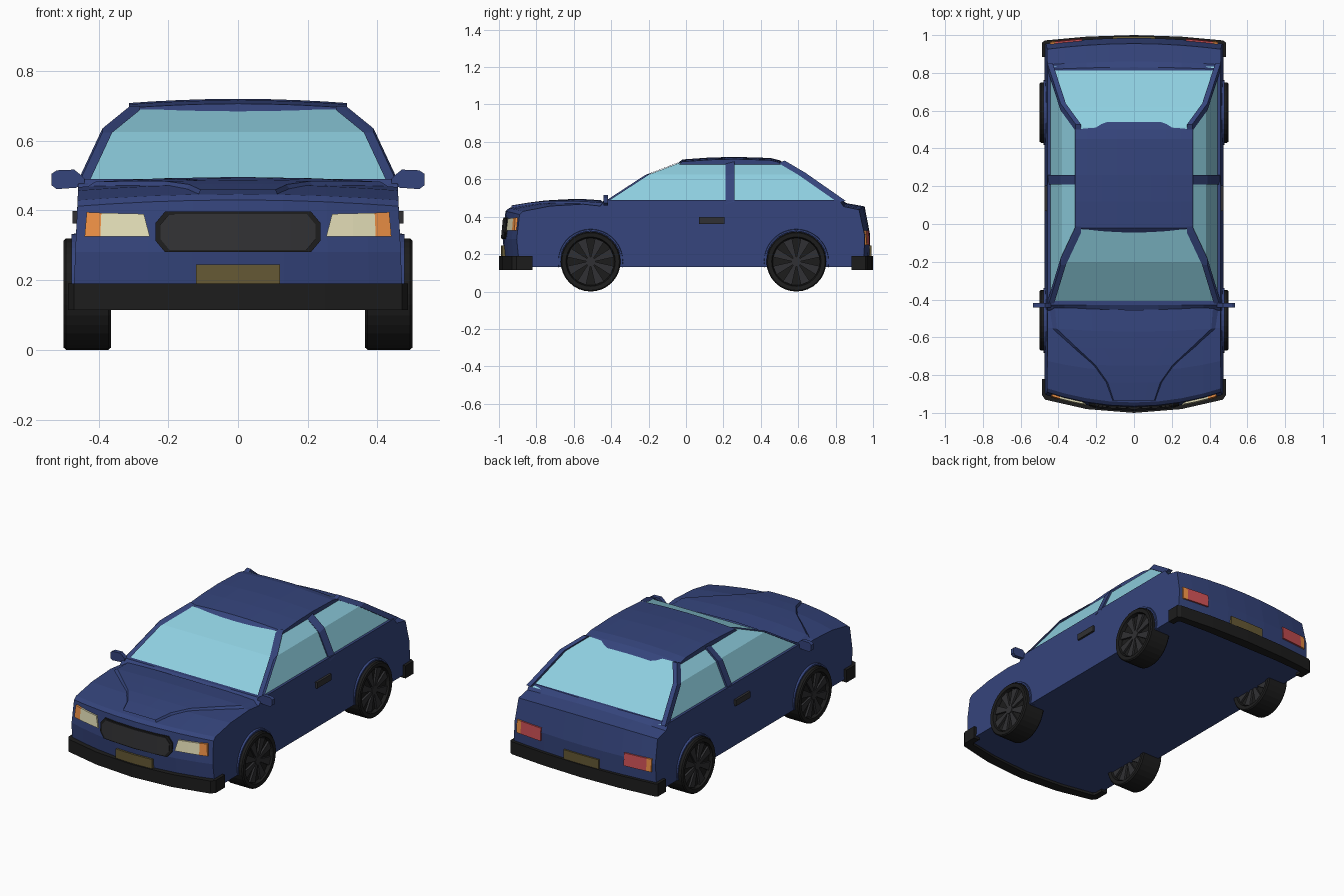
import bpy, bmesh, math
from mathutils import Vector

if "Cube" in bpy.data.objects:
    bpy.data.objects.remove(bpy.data.objects["Cube"])


def material(name, rgb):
    m = bpy.data.materials.new(name)
    m.diffuse_color = (*rgb, 1)
    m.use_nodes = True
    m.node_tree.nodes["Principled BSDF"].inputs["Base Color"].default_value = m.diffuse_color
    return m


BLUE = material("blue_paint", (0.035, 0.058, 0.2))
GLASS = material("window_glass", (0.27, 0.62, 0.74))
BLACK = material("black_rubber", (0.012, 0.012, 0.012))
GREY = material("dark_trim", (0.03, 0.03, 0.033))
CREAM = material("lamp_cream", (0.78, 0.74, 0.48))
ORANGE = material("lamp_orange", (0.85, 0.28, 0.06))
RED = material("lamp_red", (0.6, 0.08, 0.09))
OLIVE = material("number_plate", (0.13, 0.1, 0.035))


def finish(name, bm, mat, mirror=False):
    bmesh.ops.recalc_face_normals(bm, faces=bm.faces)
    me = bpy.data.meshes.new(name)
    bm.to_mesh(me)
    bm.free()
    me.materials.append(mat)
    ob = bpy.data.objects.new(name, me)
    bpy.context.collection.objects.link(ob)
    if mirror:
        ob.modifiers.new("mirror", 'MIRROR').use_mirror_merge = False
    return ob


def bridge(bm, rings, closed=True):
    n = len(rings[0])
    for a, b in zip(rings, rings[1:]):
        for i in range(n if closed else n - 1):
            j = (i + 1) % n
            bm.faces.new((a[i], a[j], b[j], b[i]))


def loft(name, rings, mat, mirror=False):
    """Skin a list of equal closed rings and cap both ends."""
    bm = bmesh.new()
    vs = [[bm.verts.new(p) for p in r] for r in rings]
    bridge(bm, vs)
    bm.faces.new(vs[0])
    bm.faces.new(vs[-1])
    return finish(name, bm, mat, mirror)


def clamp(v):
    return max(0.0, min(1.0, v))


COLS = [-1, -0.8, -0.55, -0.28, 0, 0.28, 0.55, 0.8, 1]

# Lower body: side profile lofted across the width, with bowed ends
profile = [(-0.98, 0.28), (-0.965, 0.43), (-0.945, 0.447), (-0.78, 0.475), (-0.57, 0.485),
           (-0.46, 0.475), (-0.43, 0.49), (0.83, 0.49), (0.86, 0.472), (0.955, 0.455),
           (0.985, 0.3), (0.98, 0.13), (-0.965, 0.13)]


def body_point(u, y, z):
    front, rear = clamp((-y - 0.45) / 0.45), clamp((y - 0.75) / 0.2)
    crown = 0.018 * u * u if z > 0.42 and (y < -0.44 or y > 0.84) else 0
    return (u * (0.478 - 0.04 * z), y + (0.075 * front - 0.03 * rear) * u * u, z - crown)


loft("body", [[body_point(u, y, z) for y, z in profile] for u in COLS], BLUE)

# Raised centre of the hood, narrowing toward the nose
bm = bmesh.new()
rows = []
for y, w, z in [(-0.455, 0.45, 0.477), (-0.57, 0.44, 0.485), (-0.66, 0.33, 0.481),
                (-0.75, 0.22, 0.476), (-0.84, 0.15, 0.465), (-0.935, 0.115, 0.449)]:
    rows.append([bm.verts.new((k * w, y + 0.02 * (k * w / 0.47) ** 2,
                               z - 0.018 * (k * w / 0.47) ** 2 + (0.011 if abs(k) < 1 else -0.006)))
                 for k in (-1, -0.93, -0.5, 0, 0.5, 0.93, 1)])
bridge(bm, rows, closed=False)
finish("hood_bulge", bm, BLUE)

# Cabin glass
levels = [(0.45, -0.43, 0.835, 0.475), (0.38, -0.2, 0.62, 0.625), (0.3, -0.03, 0.51, 0.69)]
loft("cabin_glass", [[(-x, f, z), (x, f, z), (x, r, z), (-x, r, z)] for x, f, r, z in levels], GLASS)

# Roof panel
roof = [(-0.05, 0.68), (-0.02, 0.706), (0.12, 0.716), (0.26, 0.72), (0.45, 0.714), (0.5, 0.702), (0.54, 0.675)]
loft("roof", [[(u * 0.312, y, z - 0.012 * u * u) for y, z in roof] for u in COLS], BLUE)


# Window pillars and rails: flat-sided bars following the glass edges
def bar(name, pts, wy, wx=0.014):
    loft(name, [[(x - wx, y - wy, z - 0.006), (x + wx, y - wy, z - 0.006),
                 (x + wx, y + wy, z + 0.006), (x - wx, y + wy, z + 0.006)] for x, y, z in pts],
         BLUE, True)


bar("front_pillar", [(x - 0.005, f, z + 0.004) for x, f, r, z in levels], 0.018)
bar("rear_pillar", [(x - 0.005, r, z + 0.004) for x, f, r, z in levels], 0.018)
bar("middle_pillar", [(x - 0.004, 0.235, z) for x, f, r, z in levels], 0.025)


def prism(name, pts, lo, hi, place, mat, mirror=False):
    return loft(name, [[place(a, b, d) for a, b in pts] for d in (lo, hi)], mat, mirror)


# Bumpers wrap around the corners
def bumper(name, half):
    pts = half + [(-x, y) for x, y in reversed(half) if x > 0]
    bm = bmesh.new()
    n = len(half)
    rings = [[bm.verts.new((x, y, z)) for x, y in half] for z in (0.115, 0.19)]
    bridge(bm, rings)
    for r in rings:
        for i in range(n // 2 - 1):
            bm.faces.new((r[i], r[i + 1], r[n - 2 - i], r[n - 1 - i]))
    finish(name, bm, BLACK, True)


bumper("front_bumper", [(0, -1), (0.25, -0.98), (0.47, -0.93), (0.488, -0.905), (0.488, -0.82),
                        (0.45, -0.82), (0.45, -0.87), (0.44, -0.885), (0.25, -0.92), (0, -0.94)])
bumper("rear_bumper", [(0, 1), (0.25, 0.992), (0.47, 0.972), (0.488, 0.96), (0.488, 0.885),
                       (0.45, 0.885), (0.45, 0.92), (0.44, 0.93), (0.25, 0.94), (0, 0.94)])


# Lamps, grille and plates: thin outlines bent onto the nose or tail
def face_y(x, z, end):
    u2 = (x / 0.47) ** 2
    if end < 0:
        return -0.98 + 0.075 * u2 + 0.1 * max(0, z - 0.28)
    return 0.985 - 0.03 * u2 - 0.19 * max(0, z - 0.3)


def badge_panel(name, pts, end, mat, mirror=False, out=0.008):
    bm = bmesh.new()
    rings = [[bm.verts.new((x, d, z)) for x, z in pts] for d in (0, 0.03)]
    bridge(bm, rings)
    for r in rings:
        bm.faces.new(r)
    for cut in (-0.15, 0, 0.15, 0.33):
        bmesh.ops.bisect_plane(bm, geom=bm.verts[:] + bm.edges[:] + bm.faces[:],
                               plane_co=(cut, 0, 0), plane_no=(1, 0, 0))
    for v in bm.verts:
        v.co.y = face_y(v.co.x, v.co.z, end) + end * (out - v.co.y)
    finish(name, bm, mat, mirror)


def octagon(w, top, bot, c):
    return [(-w + c, top), (w - c, top), (w, top - c * 1.2), (w, bot + c * 1.2),
            (w - c, bot), (-w + c, bot), (-w, bot + c * 1.2), (-w, top - c * 1.2)]


def box(x0, x1, z0, z1):
    return [(x0, z0), (x1, z0), (x1, z1), (x0, z1)]


badge_panel("grille_frame", octagon(0.237, 0.397, 0.28, 0.028), -1, BLACK, out=0.006)
badge_panel("grille", octagon(0.222, 0.39, 0.287, 0.025), -1, GREY, out=0.01)
badge_panel("headlight", [(0.253, 0.325), (0.395, 0.325), (0.392, 0.393), (0.27, 0.39)], -1, CREAM, True)
badge_panel("front_indicator", [(0.395, 0.325), (0.44, 0.325), (0.434, 0.395), (0.392, 0.393)], -1, ORANGE, True)
badge_panel("front_plate", box(-0.12, 0.12, 0.185, 0.245), -1, OLIVE)
badge_panel("tail_light", box(0.275, 0.415, 0.25, 0.325), 1, RED, True)
badge_panel("rear_indicator", box(0.415, 0.445, 0.25, 0.325), 1, ORANGE, True)
badge_panel("rear_plate", box(-0.115, 0.115, 0.185, 0.245), 1, OLIVE)

# Door mirrors and handles
prism("door_mirror", [(0.44, 0.475), (0.465, 0.465), (0.52, 0.461), (0.535, 0.472), (0.535, 0.505),
                      (0.52, 0.515), (0.47, 0.517), (0.455, 0.505), (0.44, 0.49)],
      -0.442, -0.418, lambda a, b, d: (a, d, b), BLUE, True)
prism("door_handle", box(0.07, 0.205, 0.362, 0.398), 0.45, 0.475,
      lambda a, b, d: (d, a, b), GREY, True)

# Wheels: lathed tyre with a recess on both faces, eight spokes each side
SEG = 32
TYRE = [(0.02, 0.388), (0.126, 0.388), (0.132, 0.367), (0.154, 0.365), (0.16, 0.372),
        (0.16, 0.493), (0.154, 0.5), (0.132, 0.498), (0.126, 0.477), (0.02, 0.477)]
for label, wy in (("front", -0.51), ("rear", 0.59)):
    def polar(r, a, x):
        return Vector((x, wy + r * math.cos(a), 0.16 + r * math.sin(a)))

    bm = bmesh.new()
    rings = [[bm.verts.new(polar(r, math.tau * i / SEG, x)) for i in range(SEG)] for r, x in TYRE]
    bridge(bm, rings)
    bm.faces.new(rings[0])
    bm.faces.new(rings[-1])
    finish(label + "_tyre", bm, BLACK, True)

    bm = bmesh.new()
    for lo, hi in ((0.376, 0.39), (0.475, 0.489)):
        for k in range(8):
            a = math.tau * (k + 0.5) / 8
            ring = [[bm.verts.new(polar(r, a + t, x)) for r, t in
                     ((0.022, -0.35), (0.127, -0.2), (0.127, 0.2), (0.022, 0.35))] for x in (lo, hi)]
            bridge(bm, ring)
            bm.faces.new(ring[0])
            bm.faces.new(ring[1])
        hub = [[bm.verts.new(polar(0.026, math.tau * i / 16, x)) for i in range(16)]
               for x in (lo - 0.003, hi + 0.003)]
        bridge(bm, hub)
        bm.faces.new(hub[0])
        bm.faces.new(hub[1])
    finish(label + "_spokes", bm, GREY, True)

    # Wheel arch lip
    loft(label + "_arch", [[polar(r, math.radians(-10 + 200 * i / 20), x) for r, x in
                            ((0.163, 0.45), (0.163, 0.478), (0.172, 0.478), (0.176, 0.45))]
                           for i in range(21)], BLUE, True)
